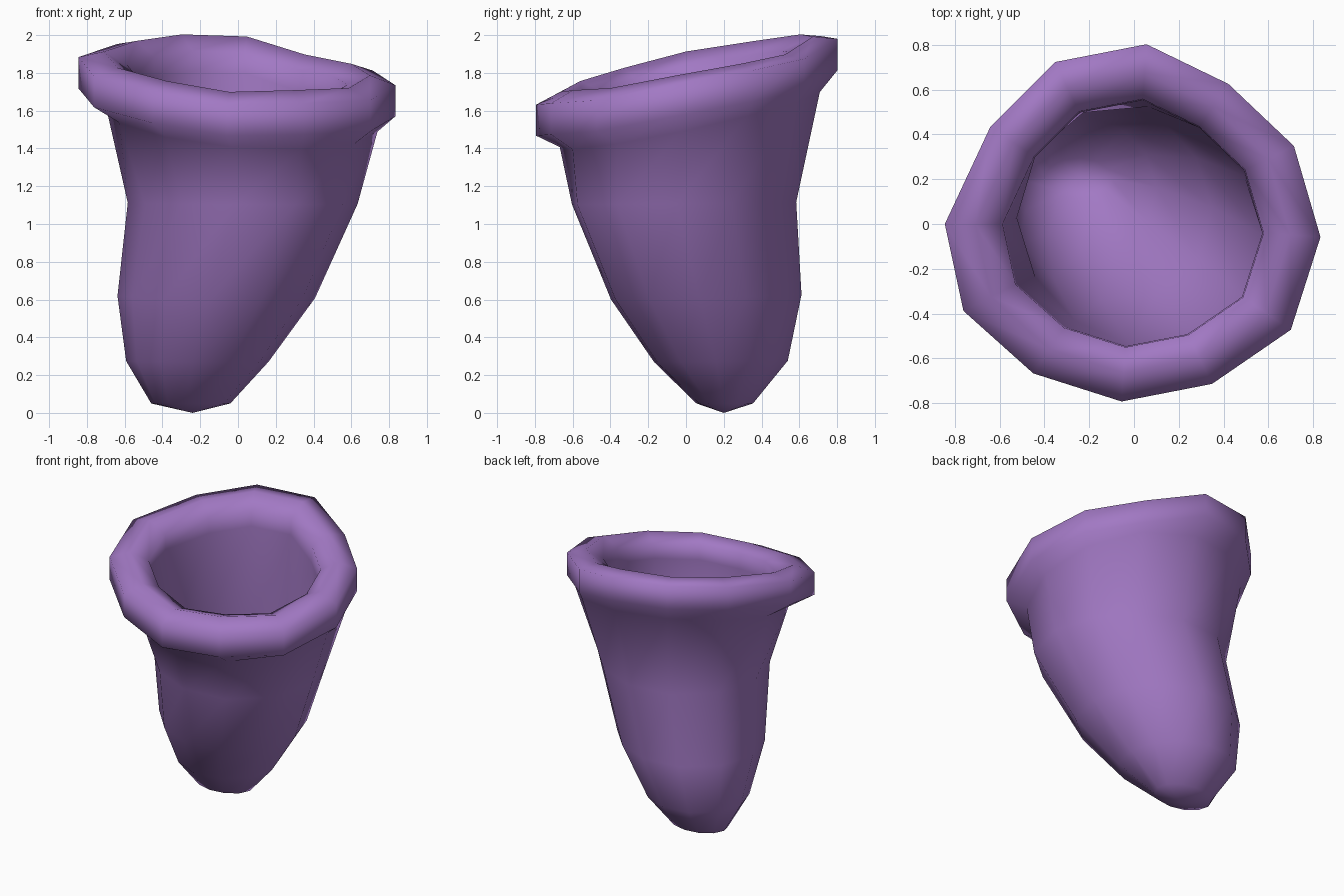
import bpy, bmesh
from math import sin, cos, radians

if "Cube" in bpy.data.objects:
    bpy.data.objects.remove(bpy.data.objects["Cube"])

N = 12
WALL = 0.06
# slightly uneven hand-made radius, height and angle of each side of the rim
WOBBLE = [0.83, 0.79, 0.75, 0.80, 0.80, 0.77, 0.84, 0.85, 0.80, 0.79, 0.79, 0.84]
DIP = [0, -0.02, -0.04, 0, 0, 0, 0.01, 0, 0, -0.01, 0.01, 0]
TURN = [0, 0, 0, 0, 0, 0, 4, 1, 0, 0, 0, 0]

mat = bpy.data.materials.new("purple")
mat.diffuse_color = (0.36, 0.19, 0.55, 1)
mat.use_nodes = True
mat.node_tree.nodes["Principled BSDF"].inputs["Base Color"].default_value = mat.diffuse_color


def ring(bm, cx, cy, z, rx, ry, tilted=0.0, wobble=0.0, stretch=0.0):
    """12-sided loop; stretch makes it longer along the front-right diagonal."""
    verts = []
    for i in range(N):
        a = radians(-4 + 360 / N * i + TURN[i] * wobble)
        k = 1 + wobble * (WOBBLE[i] / 0.83 - 1)
        k *= 1 + stretch * cos(2 * (a + radians(45)))
        x, y = cx + rx * k * cos(a), cy + ry * k * sin(a)
        h = z + tilted * (0.217 * y - 0.075 * x) + wobble * DIP[i]
        verts.append(bm.verts.new((x, y, h)))
    return verts


# one skin: leaning pouch, thick tilted rim, then the hollow inside
bm = bmesh.new()
body = [
    (-0.25, 0.205, 0.05, 0.21, 0.15, 0.0, 0, 0),
    (-0.215, 0.185, 0.27, 0.375, 0.358, 0.05, 0, 0.06),
    (-0.115, 0.107, 0.61, 0.52, 0.51, 0.12, 0, 0.06),
    (0.025, -0.01, 1.11, 0.605, 0.60, 0.05, 0, 0.06),
    (0.02, 0.02, 1.55, 0.72, 0.69, 1.0, 0, 0),
]
rim = [(0.835, 1.645), (0.835, 1.81), (0.70, 1.85), (0.58, 1.79), (0.575, 1.68)]
rows = body + [(0, 0, z, r, r, 1.0, 1.0, 0) for r, z in rim]
for cx, cy, z, rx, ry, t, w, s in reversed(body[:4]):
    rows.append((cx, cy, z + 0.05, rx - WALL, ry - WALL, t, w, s))
rings = [ring(bm, *r) for r in rows]
for a, b in zip(rings, rings[1:]):
    for i in range(N):
        j = (i + 1) % N
        bm.faces.new((a[i], a[j], b[j], b[i]))

# outer and inner rounded tips
for loop, z in ((rings[0], 0), (rings[-1], 0.06)):
    tip = bm.verts.new((-0.24, 0.2, z))
    for i in range(N):
        bm.faces.new((tip, loop[(i + 1) % N], loop[i]))

bmesh.ops.recalc_face_normals(bm, faces=bm.faces)
for f in bm.faces:
    f.smooth = True
me = bpy.data.meshes.new("pouch")
bm.to_mesh(me)
bm.free()
me.materials.append(mat)
ob = bpy.data.objects.new("pouch", me)
bpy.context.collection.objects.link(ob)
